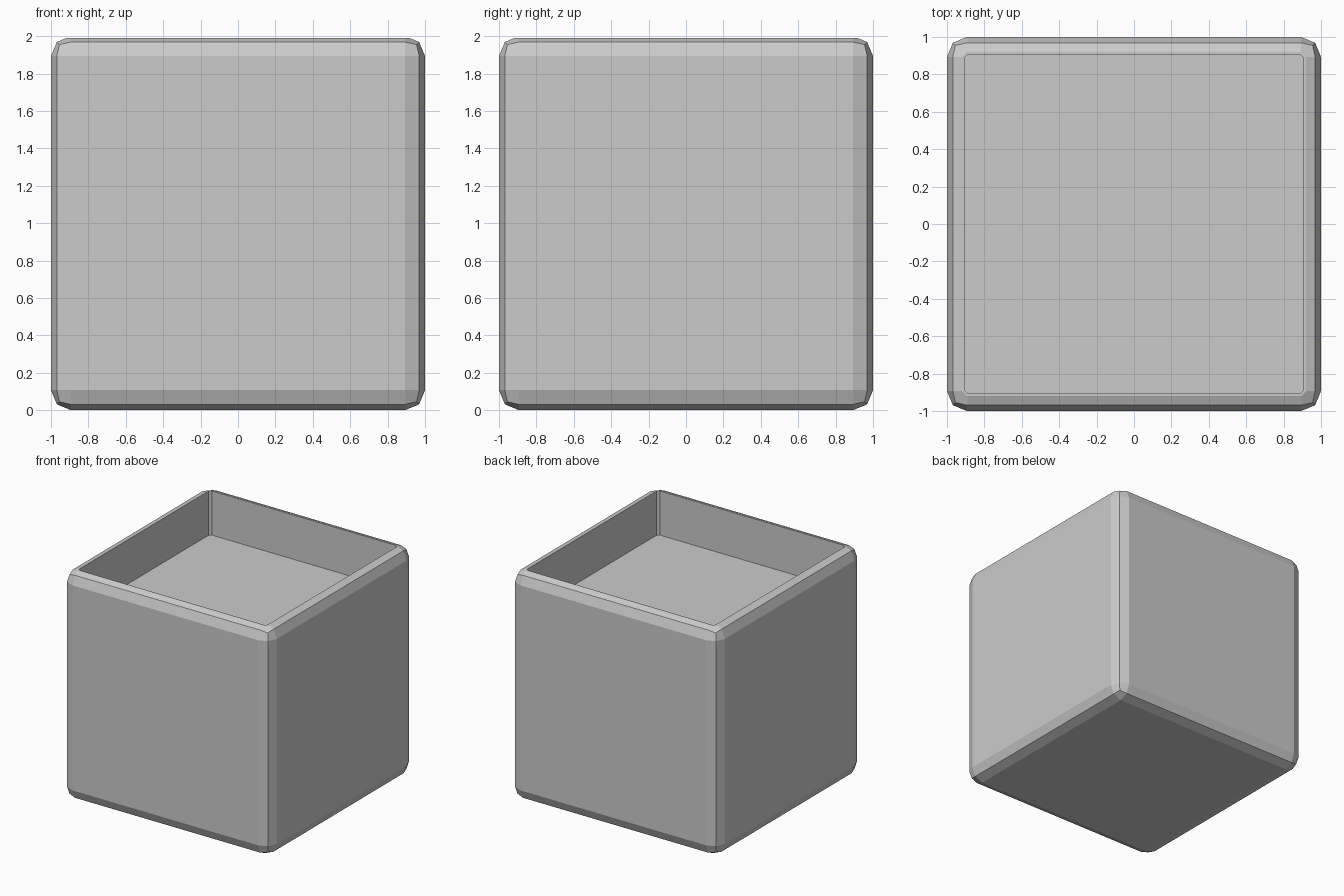
import bpy, bmesh
from mathutils import Vector

if "Cube" in bpy.data.objects:
    bpy.data.objects.remove(bpy.data.objects["Cube"])

bm = bmesh.new()

# Outer body: cube with two-segment rounded edges
bmesh.ops.create_cube(bm, size=2.0)
bmesh.ops.translate(bm, verts=bm.verts, vec=(0, 0, 1))
bmesh.ops.bevel(bm, geom=bm.edges[:], offset=0.107, offset_type='OFFSET',
                segments=2, profile=0.5, affect='EDGES')

# Slice off the top within the rounding to leave a rim
cut = bmesh.ops.bisect_plane(bm, geom=bm.verts[:] + bm.edges[:] + bm.faces[:],
                             plane_co=(0, 0, 1.989), plane_no=(0, 0, 1),
                             clear_outer=True)
rim = [e for e in cut['geom_cut'] if isinstance(e, bmesh.types.BMEdge)]
top = bmesh.ops.edgeloop_fill(bm, edges=rim)['faces']

# Thin flat lip, then the square recess
bmesh.ops.inset_region(bm, faces=top, thickness=0.013, use_even_offset=True)
floor = bmesh.ops.extrude_discrete_faces(bm, faces=top)['faces']
bmesh.ops.translate(bm, verts=floor[0].verts[:], vec=Vector((0, 0, -0.385)))
bmesh.ops.recalc_face_normals(bm, faces=bm.faces[:])

mesh = bpy.data.meshes.new("planter_box")
bm.to_mesh(mesh)
bm.free()
obj = bpy.data.objects.new("planter_box", mesh)
bpy.context.collection.objects.link(obj)
